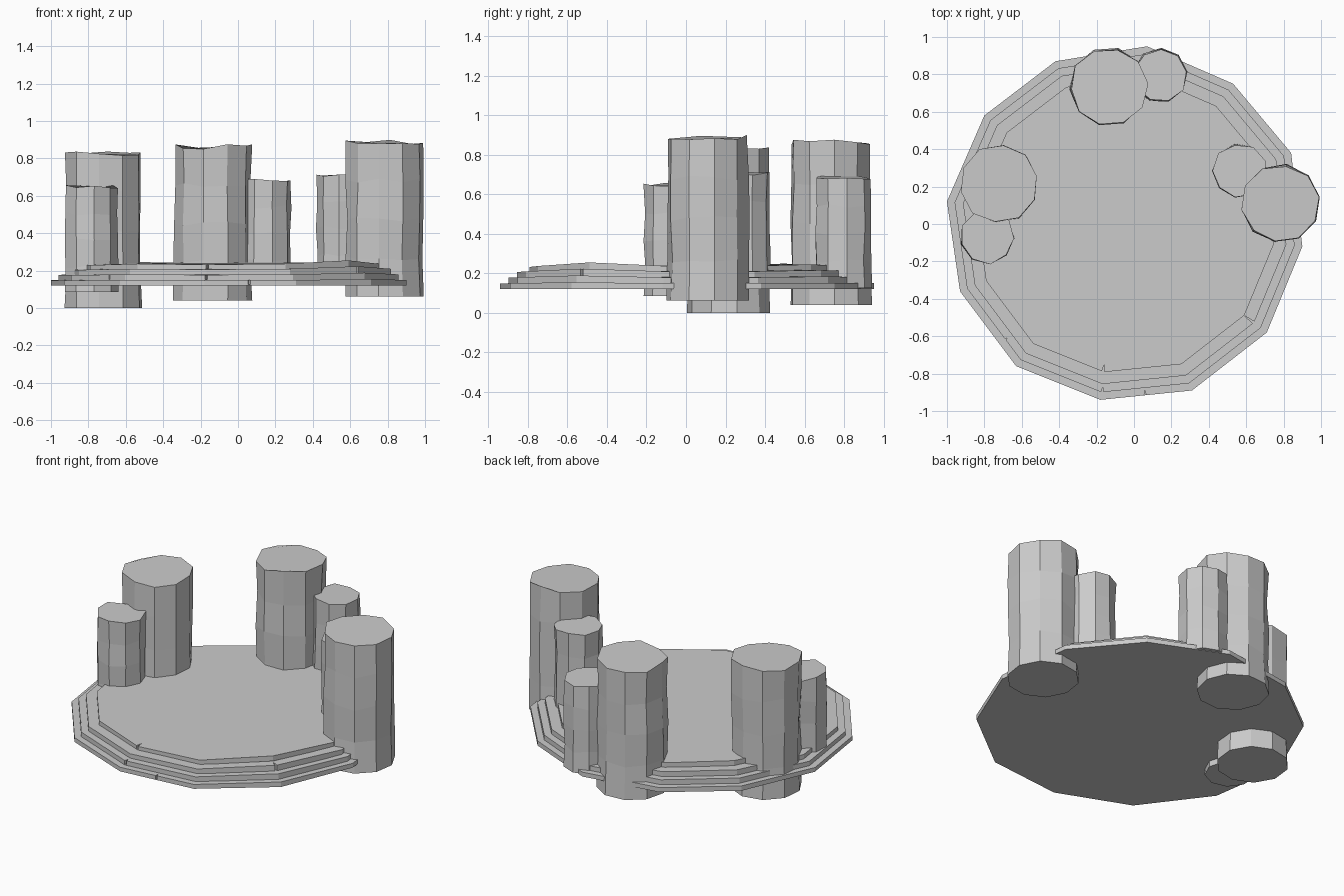
import bpy, bmesh, math, random
from mathutils import Vector

if "Cube" in bpy.data.objects:
    bpy.data.objects.remove(bpy.data.objects["Cube"])

rng = random.Random(7)


def finish(name, bm):
    bmesh.ops.recalc_face_normals(bm, faces=bm.faces)
    me = bpy.data.meshes.new(name)
    bm.to_mesh(me)
    bm.free()
    ob = bpy.data.objects.new(name, me)
    bpy.context.collection.objects.link(ob)
    return ob


def loft(name, rings):
    """Skin a list of point rings and cap both ends."""
    bm = bmesh.new()
    loops = [[bm.verts.new(p) for p in ring] for ring in rings]
    n = len(loops[0])
    for a, b in zip(loops, loops[1:]):
        for i in range(n):
            j = (i + 1) % n
            bm.faces.new((a[i], a[j], b[j], b[i]))
    bm.faces.new(loops[0][::-1])
    bm.faces.new(loops[-1])
    return finish(name, bm)


# Stepped stone platform: one irregular outline, shrunk for every layer
outline = [(-0.18, -0.94), (0.31, -0.89), (0.71, -0.58), (0.90, -0.12),
           (0.84, 0.38), (0.53, 0.75), (0.07, 0.95), (-0.42, 0.87),
           (-0.80, 0.58), (-1.00, 0.12), (-0.93, -0.36), (-0.63, -0.76)]
centre = Vector((-0.05, 0.0))
wave = [-0.005, 0.0, 0.018, 0.0, 0.0, 0.008, 0.0, 0.006, 0.012, -0.005, -0.008, 0.0]
# scale, bottom z, top z
layers = [(1.0, 0.122, 0.150), (0.957, 0.148, 0.180),
          (0.91, 0.178, 0.210), (0.842, 0.208, 0.237)]


def layer_ring(scale, z, amount):
    pts = []
    for p, w in zip(outline, wave):
        q = centre + (Vector(p) - centre) * scale
        pts.append((q.x, q.y, z + w * amount))
    return pts


slabs = []
for k, (s, z0, z1) in enumerate(layers):
    a0, a1 = k / 4, (k + 1) / 4
    slabs.append(loft(f"platform_layer_{k + 1}",
                      [layer_ring(s, z0, a0), layer_ring(s, z1, a1)]))


# Small cracks chipped into the layer edges: layer, x, y, width, depth
cracks = [(3, -0.165, -0.79, 0.03, 0.04), (1, -0.17, -0.90, 0.03, 0.03),
          (0, 0.06, -0.915, 0.03, 0.025), (1, -0.70, -0.63, 0.03, 0.03),
          (2, 0.63, -0.52, 0.02, 0.05)]
for i, (k, x, y, w, d) in enumerate(cracks):
    p = Vector((x, y))
    out = (p - centre).normalized()
    side = Vector((-out.y, out.x)) * w / 2
    tri = [p + out * 0.04 - side, p + out * 0.04 + side, p - out * d]
    z0, z1 = layers[k][1:]
    cutter = loft(f"crack_cutter_{i + 1}",
                  [[(q.x, q.y, z) for q in tri] for z in (z0 + 0.004, z1 + 0.05)])
    cutter.hide_render = True
    cutter.hide_set(True)
    mod = slabs[k].modifiers.new("crack", 'BOOLEAN')
    mod.operation = 'DIFFERENCE'
    mod.solver = 'EXACT'
    mod.object = cutter


# Rough-hewn standing columns: regular base, uneven sides and top
def column(name, x, y, r, z0, z1, sides=10, rows=4):
    rings = []
    turn = rng.uniform(0, math.tau / sides)
    for k in range(rows + 1):
        ring = []
        for i in range(sides):
            a = turn + math.tau * i / sides
            rr = r * (1 if k == 0 else rng.uniform(0.94, 1.01))
            dz = 0 if k == 0 else rng.uniform(-0.013, 0.013)
            ring.append((x + rr * math.cos(a), y + rr * math.sin(a),
                         z0 + (z1 - z0) * k / rows + dz))
        rings.append(ring)
    loft(name, rings)


column("tall_column_left", -0.72, 0.215, 0.212, 0.0, 0.828)
column("tall_column_back", -0.135, 0.735, 0.212, 0.04, 0.863)
column("tall_column_right", 0.784, 0.11, 0.212, 0.062, 0.887)
column("short_column_left", -0.785, -0.068, 0.147, 0.085, 0.645, 9)
column("short_column_back", 0.14, 0.795, 0.147, 0.125, 0.682, 9)
column("short_column_right", 0.565, 0.285, 0.147, 0.147, 0.705, 9)
